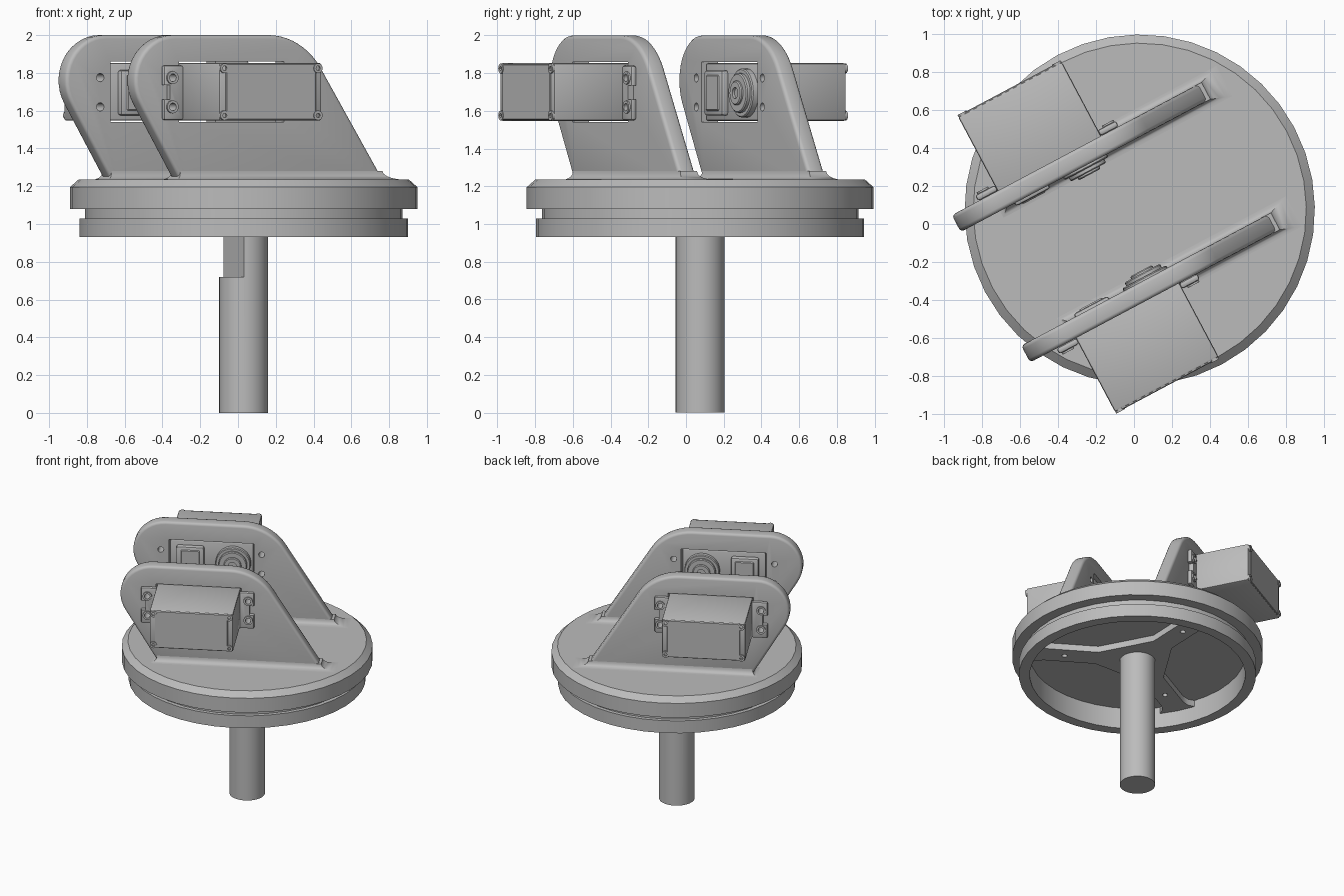
import bpy, bmesh
from math import sin, cos, pi, radians
from mathutils import Matrix

if "Cube" in bpy.data.objects:
    bpy.data.objects.remove(bpy.data.objects["Cube"])

grey = bpy.data.materials.new("plain grey")
grey.use_nodes = True
grey.diffuse_color = (0.5, 0.5, 0.5, 1)
grey.node_tree.nodes["Principled BSDF"].inputs["Base Color"].default_value = (0.5, 0.5, 0.5, 1)

# Local frame: turned about the turntable axis, brackets run along local x
FRAME = Matrix.Translation((0.03, 0.075, 0)) @ Matrix.Rotation(radians(28), 4, 'Z')
TOP = 1.235


def finish(name, bm):
    bmesh.ops.recalc_face_normals(bm, faces=bm.faces)
    mesh = bpy.data.meshes.new(name)
    bm.to_mesh(mesh)
    bm.free()
    mesh.materials.append(grey)
    ob = bpy.data.objects.new(name, mesh)
    ob.matrix_world = FRAME
    bpy.context.collection.objects.link(ob)
    return ob


def loft(name, rings):
    """Skin a list of closed rings and cap both ends."""
    bm = bmesh.new()
    loops = [[bm.verts.new(p) for p in ring] for ring in rings]
    n = len(loops[0])
    for a, b in zip(loops, loops[1:]):
        for i in range(n):
            j = (i + 1) % n
            bm.faces.new((a[i], a[j], b[j], b[i]))
    bm.faces.new(loops[0])
    bm.faces.new(loops[-1])
    return finish(name, bm)


def prism(name, pts, lo, hi, upright=False):
    """Extrude an outline along local y, or along z when upright."""
    if upright:
        return loft(name, [[(a, b, d) for a, b in pts] for d in (lo, hi)])
    return loft(name, [[(a, d, b) for a, b in pts] for d in (lo, hi)])


def rect(x0, x1, z0, z1):
    return [(x0, z0), (x1, z0), (x1, z1), (x0, z1)]


def arc(cx, cz, r, a0, a1, n):
    return [(cx + r * cos(radians(a0 + (a1 - a0) * i / n)),
             cz + r * sin(radians(a0 + (a1 - a0) * i / n))) for i in range(n + 1)]


def circle(cx, cz, r, n=20):
    return arc(cx, cz, r, 0, 360, n)[:-1]


def lathe(name, profile, n):
    return loft(name, [[(r * cos(2 * pi * i / n), r * sin(2 * pi * i / n), z)
                        for i in range(n)] for r, z in profile])


def apply(ob):
    bpy.context.view_layer.objects.active = ob
    for m in list(ob.modifiers):
        bpy.ops.object.modifier_apply(modifier=m.name)


def bevel(ob, width, segments=2):
    m = ob.modifiers.new("round", 'BEVEL')
    m.width, m.segments = width, segments
    m.limit_method, m.angle_limit = 'ANGLE', radians(40)
    apply(ob)


def cut(ob, cutters):
    for c in cutters:
        c.hide_render = True
        m = ob.modifiers.new("cut", 'BOOLEAN')
        m.operation, m.object, m.solver = 'DIFFERENCE', c, 'EXACT'
    bpy.context.view_layer.update()
    apply(ob)
    for c in cutters:
        bpy.data.objects.remove(c)


# Turntable: chamfered flange, groove, lower ring and hollow underside
lathe("turntable", [(0.03, TOP), (0.875, TOP), (0.92, 1.195), (0.92, 1.08), (0.84, 1.08),
                    (0.84, 1.03), (0.87, 1.03), (0.87, 0.93), (0.79, 0.93), (0.79, 1.1),
                    (0.03, 1.1)], 40)
lathe("centre_plug", [(0.028, 1.1), (0.028, TOP - 0.002)], 20)

# Shaft with a flat on its upper part
shaft = lathe("shaft", [(0.13, 0), (0.13, 1.1)], 40)
cut(shaft, [prism("flat_cutter", rect(-0.3, -0.059, 0.72, 1.04), -0.3, 0.3)])

# Three-armed rib under the turntable
outline = []
for turn in (60, 180, 300):
    a = radians(turn)
    for r, w in ((0.3, -0.085), (0.68, -0.085), (0.74, -0.1), (0.81, -0.17),
                 (0.81, 0.17), (0.74, 0.1), (0.68, 0.085), (0.3, 0.085)):
        outline.append((r * cos(a) - w * sin(a), r * sin(a) + w * cos(a)))
spider = prism("underside_rib", outline, 1.05, 1.11, True)
cut(spider, [prism("hole_cutter", circle(0.54 * cos(radians(t)), 0.54 * sin(radians(t)), 0.02),
                   1.0, 1.08, True) for t in (60, 180, 300)])

# Bracket outline: leaning nose, flat top, long sloping back
BRACKET = ([(-0.59, 1.2)] + arc(-0.645, 1.76, 0.24, 211, 90, 14)
           + arc(-0.075, 1.634, 0.366, 90, 32, 10) + [(0.63, 1.2)])
INNER, OUTER = 0.338, 0.438
HOLES = [(x, z) for x in (-0.68, 0.065) for z in (1.62, 1.775)]

for side, s in (("front", -1), ("back", 1)):
    # Bracket plate with motor window and screw holes
    plate = prism(side + "_bracket", BRACKET, s * INNER, s * OUTER)
    bevel(plate, 0.02, 3)
    cut(plate, [prism("window_cutter", rect(-0.62, 0.01, 1.54, 1.86), s * 0.3, s * 0.5)]
        + [prism("hole_cutter", circle(x, z, 0.022), s * 0.3, s * 0.5) for x, z in HOLES])

    # Filleted foot where the bracket meets the turntable
    rings = []
    for i in range(6):
        t = radians(90 * i / 5)
        f, z = 1 - sin(t), TOP + 0.045 * (1 - cos(t))
        x0, x1 = -0.612 - 0.04 * f, 0.6 + 0.11 * f
        y0, y1 = s * (INNER - 0.04 * f), s * (OUTER + 0.04 * f)
        rings.append([(x0, y0, z), (x1, y0, z), (x1, y1, z), (x0, y1, z)])
    loft(side + "_bracket_foot", rings)

    # Motor case through the window
    case = prism(side + "_motor_case", rect(-0.613, 0.003, 1.547, 1.853), s * 0.358, s * 0.878)
    bevel(case, 0.012)
    lid = prism(side + "_motor_lid", rect(-0.575, -0.035, 1.552, 1.848), s * 0.87, s * 0.884)
    bevel(lid, 0.004, 1)
    for x in (-0.585, -0.025):
        for z in (1.575, 1.825):
            screw = prism(side + "_lid_screw", circle(x, z, 0.026), s * 0.86, s * 0.888)
            cut(screw, [prism("socket_cutter", circle(x, z, 0.013, 6), s * 0.875, s * 0.95)])

    # Mounting ears with an open slot and ringed screw holes
    for x0, x1, slot in ((-0.728, -0.61, -0.728), (0.0, 0.108, 0.108)):
        ear = prism(side + "_motor_ear", rect(x0, x1, 1.55, 1.84), s * OUTER, s * 0.472)
        bevel(ear, 0.012)
        cut(ear, [prism("slot_cutter", rect(slot - 0.035, slot + 0.035, 1.66, 1.735),
                        s * 0.4, s * 0.5)]
            + [prism("hole_cutter", circle(x, z, 0.022), s * 0.4, s * 0.5)
               for x, z in HOLES if x0 < x < x1])
    for x, z in HOLES:
        washer = prism(side + "_washer", circle(x, z, 0.034), s * 0.465, s * 0.482)
        cut(washer, [prism("hole_cutter", circle(x, z, 0.02), s * 0.4, s * 0.5)])

    # Raised gearbox cover and stepped output hub on the inner face
    cover = prism(side + "_gear_cover", rect(-0.565, -0.36, 1.575, 1.815), s * 0.37, s * 0.32)
    bevel(cover, 0.015)
    panel = prism(side + "_cover_panel", rect(-0.53, -0.39, 1.6, 1.79), s * 0.33, s * 0.314)
    bevel(panel, 0.006, 1)
    for part, r, depth in (("hub_base", 0.13, 0.322), ("hub_ring", 0.105, 0.3),
                           ("hub_cap", 0.065, 0.286)):
        hub = prism(side + "_" + part, circle(-0.145, 1.695, r, 28), s * 0.37, s * depth)
        bevel(hub, 0.006, 1)
        if part == "hub_cap":
            cut(hub, [prism("bore_cutter", circle(-0.145, 1.695, 0.03), s * 0.32, s * 0.2)])

# Smooth curved surfaces, keep hard edges
bpy.ops.object.select_all(action='DESELECT')
for ob in bpy.context.collection.objects:
    if ob.type == 'MESH' and ob.data.materials and ob.data.materials[0] == grey:
        ob.select_set(True)
        bpy.context.view_layer.objects.active = ob
bpy.ops.object.shade_smooth_by_angle(angle=radians(32))
